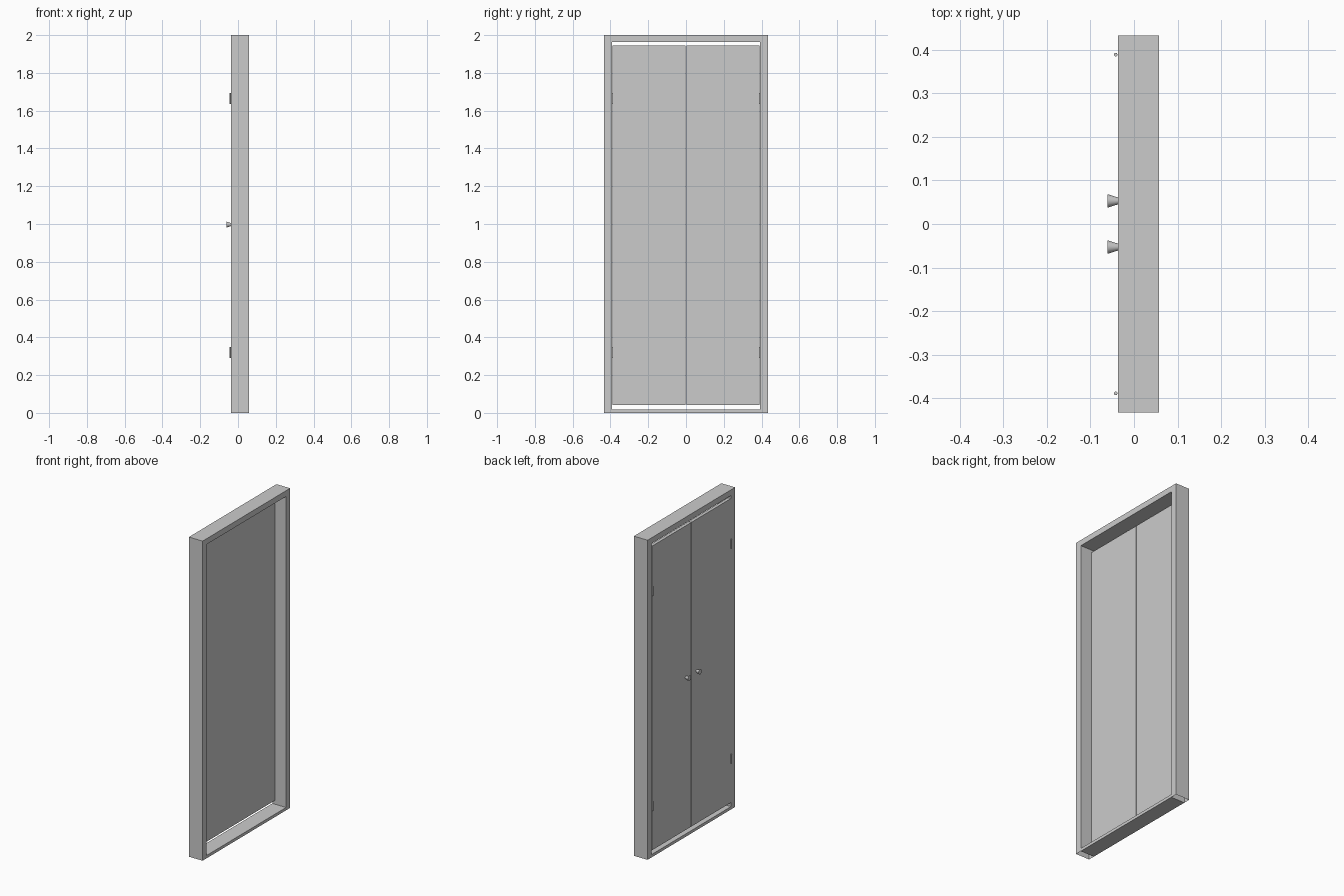
import bpy, bmesh, math
from mathutils import Matrix

cube = bpy.data.objects.get("Cube")
if cube:
    bpy.data.objects.remove(cube, do_unlink=True)

# Single grey finish
grey = bpy.data.materials.new("plain grey")
grey.use_nodes = True
COLOUR = (0.6, 0.6, 0.6, 1.0)
grey.diffuse_color = COLOUR
grey.node_tree.nodes["Principled BSDF"].inputs["Base Color"].default_value = COLOUR


def finish(name, bm):
    mesh = bpy.data.meshes.new(name)
    bm.to_mesh(mesh)
    bm.free()
    mesh.materials.append(grey)
    obj = bpy.data.objects.new(name, mesh)
    bpy.context.collection.objects.link(obj)
    return obj


def box(name, x, y, z, open_bottom=False):
    """Box from (min, max) pairs, optionally without its lower face."""
    bm = bmesh.new()
    bmesh.ops.create_cube(bm, size=1)
    for v in bm.verts:
        v.co = [r[0] if c < 0 else r[1] for c, r in zip(v.co, (x, y, z))]
    if open_bottom:
        low = [f for f in bm.faces if f.normal.z < -0.5]
        bmesh.ops.delete(bm, geom=low, context='FACES_ONLY')
    return finish(name, bm)


def cylinder(name, r1, r2, depth, centre, axis_x=False, sides=24):
    """Cylinder or cone on z, or on x with r1 at the -x end."""
    bm = bmesh.new()
    rot = Matrix.Rotation(math.pi / 2, 4, 'Y') if axis_x else Matrix()
    bmesh.ops.create_cone(bm, cap_ends=True, segments=sides, radius1=r1,
                          radius2=r2, depth=depth,
                          matrix=Matrix.Translation(centre) @ rot)
    obj = finish(name, bm)
    bpy.ops.object.select_all(action='DESELECT')
    obj.select_set(True)
    bpy.context.view_layer.objects.active = obj
    bpy.ops.object.shade_smooth_by_angle(angle=math.radians(40))
    return obj


BACK, FRONT = -0.037, 0.058      # frame depth
OUTER, INNER = 0.433, 0.392      # frame half widths
HEAD, SILL = 1.964, 0.018        # opening top and bottom


def span(side, a, b):
    return tuple(sorted((side * a, side * b)))


# Frame rails
box("frame_head", (BACK, FRONT), (-INNER, INNER), (HEAD, 2.0))
box("frame_sill", (BACK, FRONT), (-INNER, INNER), (0.0, SILL))

for side, label in ((1, "back"), (-1, "front")):
    # Hollow jamb and door leaf
    box(f"{label}_jamb", (BACK, FRONT), span(side, INNER, OUTER), (0.0, 2.0), True)
    box(f"{label}_door", (BACK, -0.017), span(side, 0.0015, 0.39), (0.043, 1.946))
    # Flared knob
    cylinder(f"{label}_knob", 0.0155, 0.008, 0.024,
             (BACK - 0.012, side * 0.053, 0.997), axis_x=True)
    # Hinge pins
    for z, level in ((0.32, "lower"), (1.665, "upper")):
        cylinder(f"{label}_{level}_hinge", 0.0042, 0.0042, 0.058,
                 (BACK - 0.005, side * 0.389, z), sides=16)
